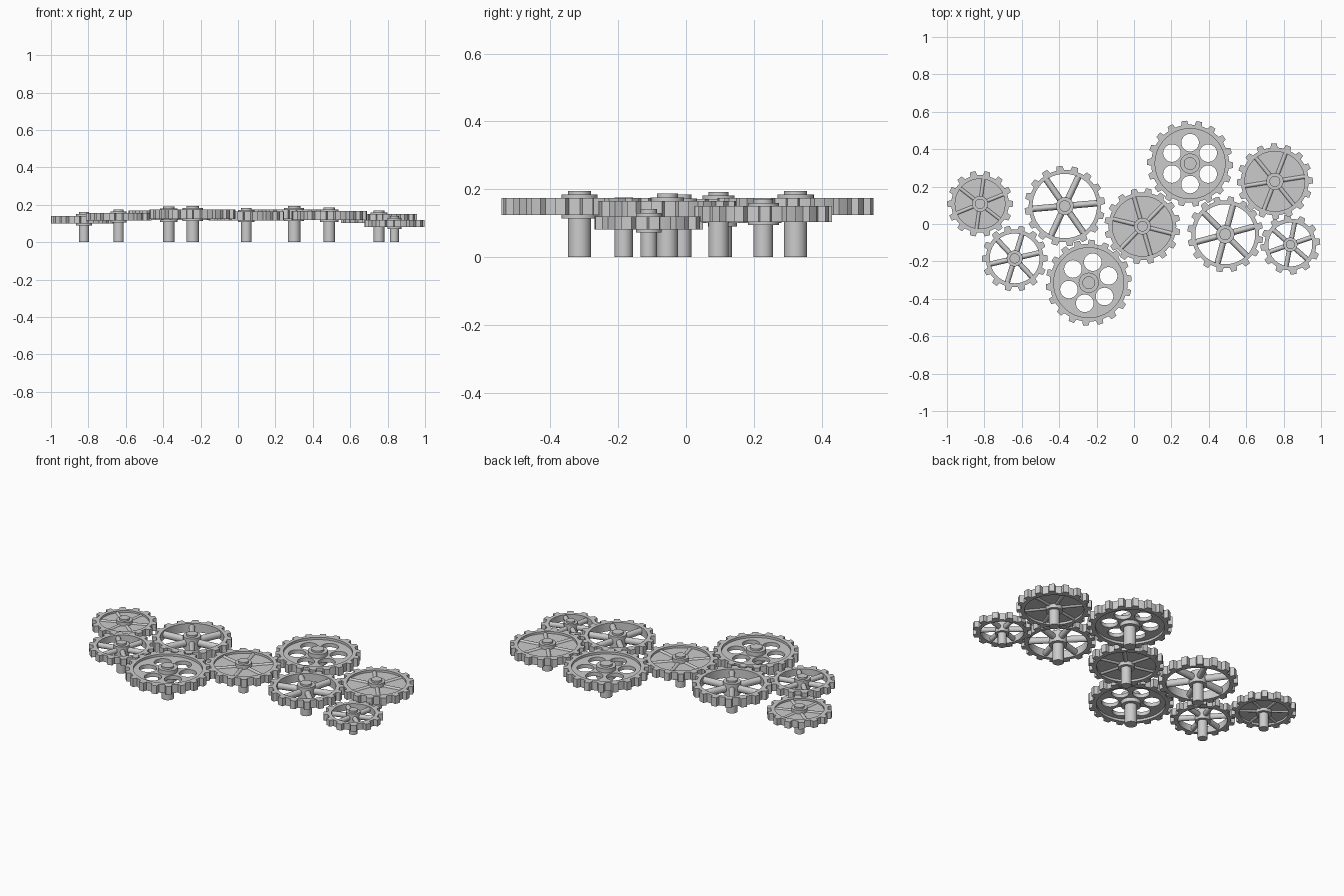
import bpy
from math import sin, cos, pi, atan2, radians

if "Cube" in bpy.data.objects:
    bpy.data.objects.remove(bpy.data.objects["Cube"])


def smooth(o):
    bpy.ops.object.select_all(action='DESELECT')
    o.select_set(True)
    bpy.context.view_layer.objects.active = o
    bpy.ops.object.shade_smooth_by_angle(angle=radians(30))


def circle(r, n=64, c=(0, 0)):
    return [(c[0] + r * cos(2 * pi * i / n), c[1] + r * sin(2 * pi * i / n)) for i in range(n)]


# flat plate from closed loops (inner loops become holes)
def plate(name, loops, pos, zmid, half):
    cu = bpy.data.curves.new(name, 'CURVE')
    cu.dimensions = '2D'
    cu.fill_mode = 'BOTH'
    cu.extrude = half
    for pts in loops:
        s = cu.splines.new('POLY')
        s.points.add(len(pts) - 1)
        for p, q in zip(s.points, pts):
            p.co = (q[0], q[1], 0, 1)
        s.use_cyclic_u = True
    o = bpy.data.objects.new(name, cu)
    o.location = (pos[0], pos[1], zmid)
    bpy.context.collection.objects.link(o)
    bpy.ops.object.select_all(action='DESELECT')
    o.select_set(True)
    bpy.context.view_layer.objects.active = o
    bpy.ops.object.convert(target='MESH')
    smooth(bpy.context.object)


def cylinder(name, pos, r, z0, z1):
    bpy.ops.mesh.primitive_cylinder_add(vertices=32, radius=r, depth=z1 - z0,
                                        location=(pos[0], pos[1], (z0 + z1) / 2))
    o = bpy.context.object
    o.name = name
    smooth(o)


# toothed outline; phase is the angle of a tooth centre
def teeth(R, n, phase):
    root, step, pts = R - 0.022, 2 * pi / n, []
    for i in range(n):
        a = phase + i * step
        for f, r in ((-.27, root), (-.19, R), (0, R), (.19, R), (.27, root), (.42, root), (.58, root)):
            pts.append((r * cos(a + f * step), r * sin(a + f * step)))
    return pts


def gear(i, x, y, R, n, phase, zmid, half, shaft, kind, ang):
    p, tag = (x, y), f"gear_{i}_"
    inner = R - 0.043
    plate(tag + "rim", [teeth(R, n, phase), circle(inner)], p, zmid, half)
    hub = shaft * 1.58
    cylinder(tag + "hub", p, hub, zmid - half - 0.01, zmid + half + 0.01)
    cylinder(tag + "shaft", p, shaft, 0, zmid + half + 0.021)
    # web disc, with lightening holes on the large gears
    if kind != 'open':
        loops = [circle(inner + 0.005)]
        if kind == 'holes':
            loops += [circle(0.047, 32, (0.112 * cos(radians(ang + 60 * k)),
                                         0.112 * sin(radians(ang + 60 * k)))) for k in range(6)]
        plate(tag + "web", loops, p, zmid, half * 0.45)
    # rounded spokes
    if kind != 'holes':
        w = 0.08 * R if kind == 'open' else 0.065 * R
        length = inner + 0.008 - hub * 0.8
        mid = hub * 0.8 + length / 2
        for k in range(6):
            a = radians(ang + 60 * k)
            bpy.ops.mesh.primitive_cylinder_add(
                vertices=20, radius=1, depth=length, rotation=(0, pi / 2, a),
                location=(x + mid * cos(a), y + mid * sin(a), zmid))
            o = bpy.context.object
            o.name = tag + f"spoke_{k + 1}"
            o.scale = (half * 0.8, w, 1)
            smooth(o)


# x, y, outer radius, teeth, z middle, half height, shaft radius, kind, spoke/hole angle, driving gear
GEARS = [
    (-.823, .108, .176, 14, .120, .020, .027, 'web', 22, None),
    (-.638, -.184, .176, 14, .135, .020, .027, 'open', 13, 0),
    (-.370, .096, .215, 16, .145, .026, .030, 'open', 5, 1),
    (-.242, -.314, .230, 18, .149, .025, .034, 'holes', 19, 2),
    (.045, -.012, .203, 16, .140, .023, .028, 'web', -14, 3),
    (.300, .323, .230, 18, .149, .025, .034, 'holes', 30, 4),
    (.488, -.055, .203, 16, .142, .024, .031, 'open', 15, 5),
    (.753, .228, .203, 16, .127, .023, .029, 'web', 9, 6),
    (.836, -.110, .160, 12, .101, .019, .024, 'open', 19, 6),
]

# mesh each gear with its driver: a tooth of one faces a gap of the other
phases = []
for x, y, R, n, zm, h, s, kind, ang, d in GEARS:
    ph = 0.0
    if d is not None:
        dx, dy, dn = GEARS[d][0], GEARS[d][1], GEARS[d][3]
        to = atan2(y - dy, x - dx)
        frac = (to - phases[d]) * dn / (2 * pi)
        ph = to + pi + (frac + 0.5) * 2 * pi / n
    phases.append(ph)
    gear(len(phases), x, y, R, n, ph, zm, h, s, kind, ang)
